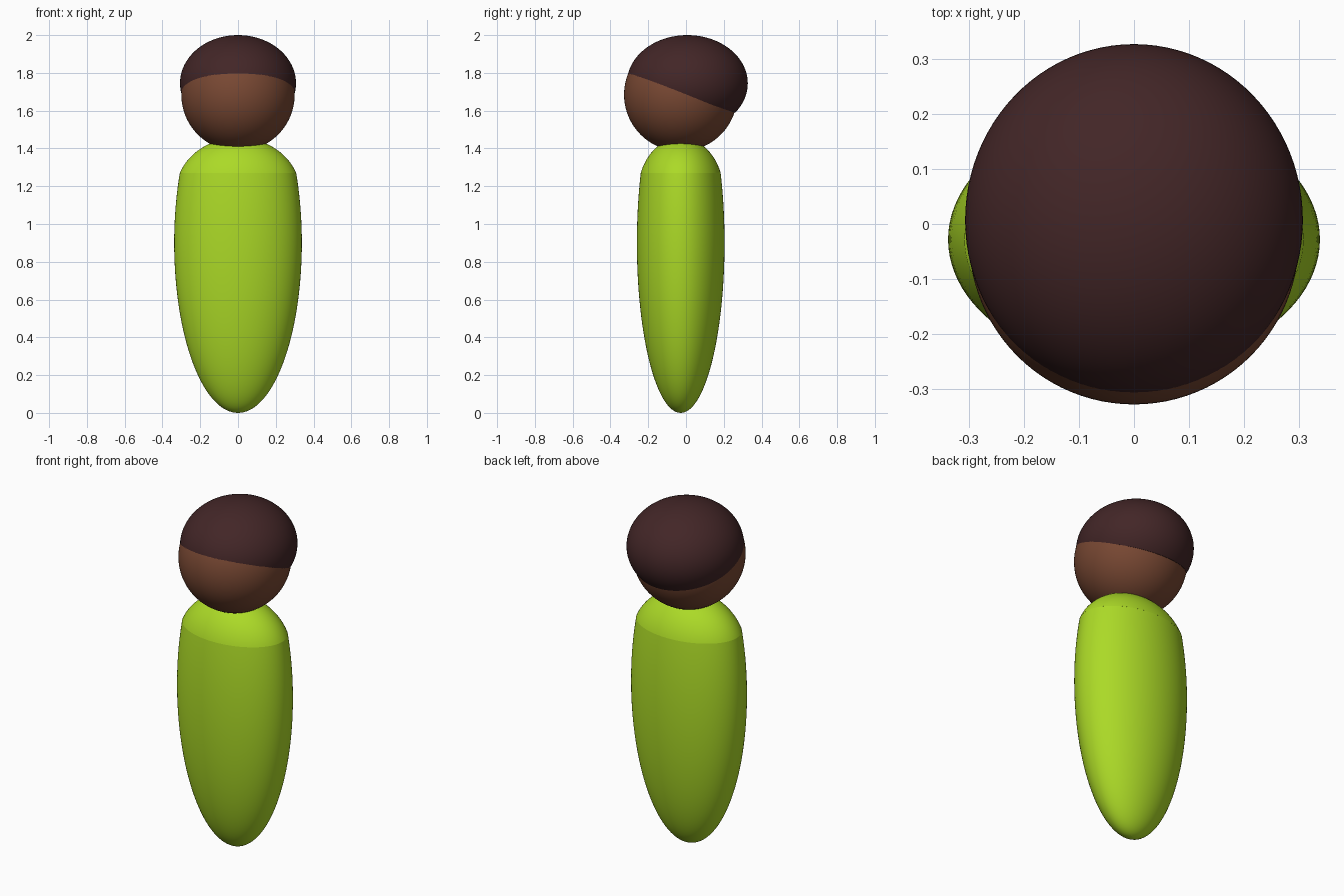
import bpy, bmesh, math
from mathutils import Vector

if "Cube" in bpy.data.objects:
    bpy.data.objects.remove(bpy.data.objects["Cube"])


def material(name, rgb):
    m = bpy.data.materials.new(name)
    m.diffuse_color = (*rgb, 1)
    m.use_nodes = True
    m.node_tree.nodes["Principled BSDF"].inputs["Base Color"].default_value = m.diffuse_color
    return m


def ellipsoid(name, centre, radii, mat, cuts=()):
    """Smooth ellipsoid; each cut (point, normal) removes the side the normal points to."""
    bpy.ops.mesh.primitive_uv_sphere_add(segments=96, ring_count=64, radius=1)
    obj = bpy.context.object
    obj.name = name
    bm = bmesh.new()
    bm.from_mesh(obj.data)
    bmesh.ops.scale(bm, vec=Vector(radii), verts=bm.verts)
    bmesh.ops.translate(bm, vec=Vector(centre), verts=bm.verts)
    for point, normal in cuts:
        cut = bmesh.ops.bisect_plane(bm, geom=bm.verts[:] + bm.edges[:] + bm.faces[:], dist=1e-5,
                                     plane_co=point, plane_no=normal, clear_outer=True)
        rim = [e for e in cut["geom_cut"] if isinstance(e, bmesh.types.BMEdge)]
        bmesh.ops.contextual_create(bm, geom=rim)
    bmesh.ops.recalc_face_normals(bm, faces=bm.faces)
    bm.to_mesh(obj.data)
    bm.free()
    obj.data.materials.append(mat)
    bpy.ops.object.shade_smooth_by_angle(angle=math.radians(10))
    return obj


green = material("green", (0.41, 0.70, 0.02))
skin = material("skin", (0.19, 0.065, 0.033))
brown = material("hair", (0.055, 0.019, 0.02))

Y = -0.028        # shared axis of body and head
SHOULDER = 1.27   # height of the shoulder crease

# Tapered body, cut flat at the shoulder
ellipsoid("body", (0, Y, 0.9), (0.338, 0.232, 0.9), green,
          [((0, 0, SHOULDER), (0, 0, 1))])

# Shallow shoulder dome
ellipsoid("shoulders", (0, Y, 1.17), (0.329, 0.226, 0.2865), green,
          [((0, 0, SHOULDER), (0, 0, -1))])

# Head
ellipsoid("head", (0, Y, 1.685), (0.3, 0.3, 0.3), skin)

# Hair cap, cut by a plane falling towards the back
ellipsoid("hair", (0, 0.007, 1.745), (0.307, 0.32, 0.255), brown,
          [((0, -0.307, 1.783), (0, -0.343, -1))])
